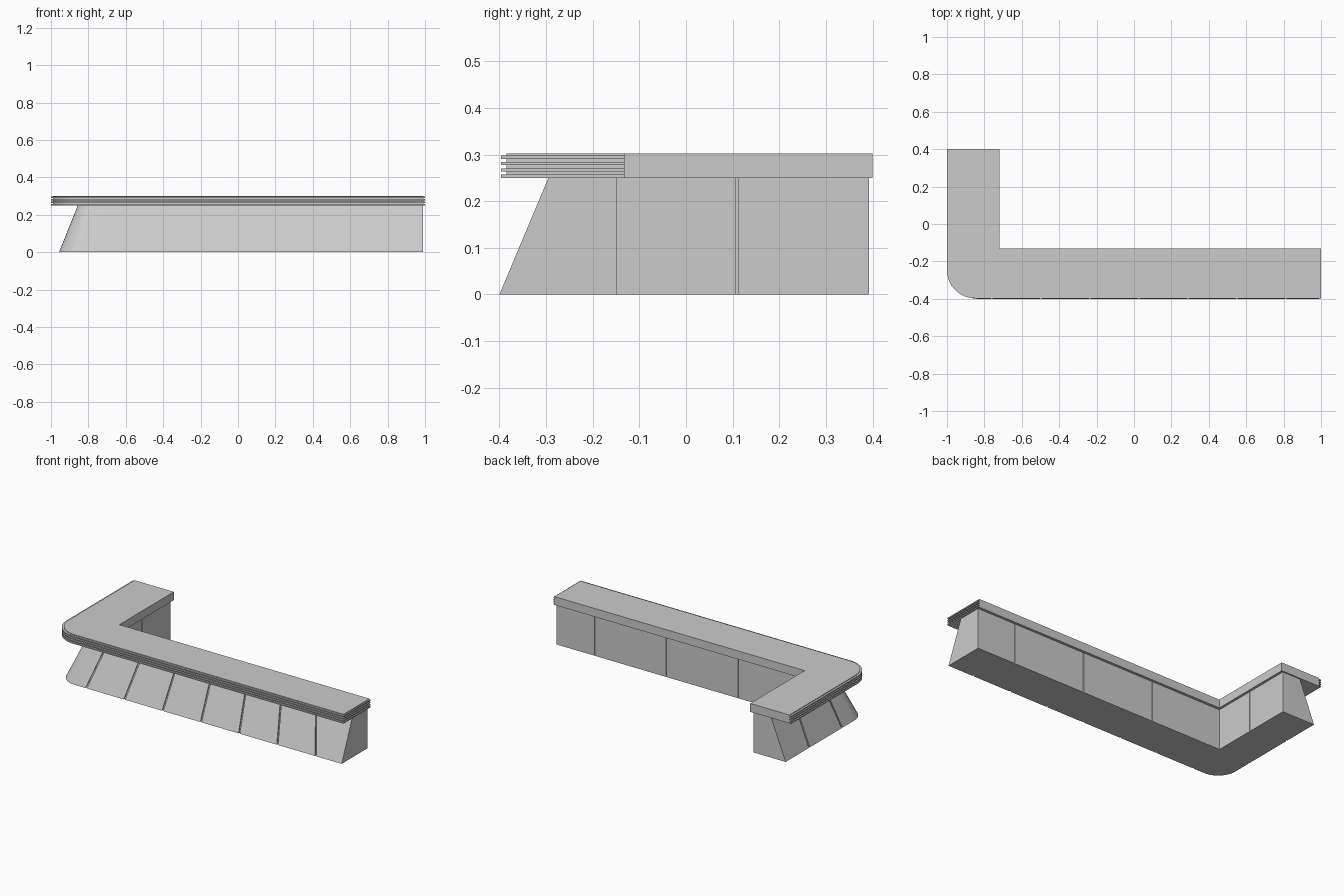
import bpy, bmesh
from math import sin, cos, pi, radians
from mathutils import Vector

if "Cube" in bpy.data.objects:
    bpy.data.objects.remove(bpy.data.objects["Cube"])


def outline(left, right, front, back, inner_x, inner_y, r, n=14):
    """L-shaped plan with one rounded outer corner, counter-clockwise."""
    pts = [(right, inner_y), (inner_x, inner_y), (inner_x, back), (left, back)]
    for i in range(n + 1):
        a = pi + i / n * pi / 2
        pts.append((left + r + r * cos(a), front + r + r * sin(a)))
    pts.append((right, front))
    return pts


def finish(name, bm):
    bmesh.ops.recalc_face_normals(bm, faces=bm.faces)
    me = bpy.data.meshes.new(name)
    bm.to_mesh(me)
    bm.free()
    ob = bpy.data.objects.new(name, me)
    bpy.context.collection.objects.link(ob)
    return ob


def loft(name, rings):
    """Skin a stack of (outline, z) rings and cap both ends."""
    bm = bmesh.new()
    loops = [[bm.verts.new((x, y, z)) for x, y in pts] for pts, z in rings]
    for a, b in zip(loops, loops[1:]):
        for i in range(len(a)):
            j = (i + 1) % len(a)
            bm.faces.new((a[i], a[j], b[j], b[i]))
    bm.faces.new(loops[0][::-1])
    bm.faces.new(loops[-1])
    return finish(name, bm)


# Countertop with stepped layers along the outer edge
def top_plan(inset):
    return outline(-1 + inset, 1 - inset * 0.6, -0.397 + inset, 0.4,
                   -0.72, -0.132, 0.15 - inset)


rings = []
z = 0.25
for k in range(4):
    rings += [(top_plan(0), z), (top_plan(0), z + 0.007),
              (top_plan(0.012), z + 0.007), (top_plan(0.012), z + 0.0135)]
    z += 0.0135
rings[-1] = (top_plan(0.012), 0.302)
countertop = loft("countertop", rings)

# Base with leaning outer faces and upright inner faces
base = loft("base", [
    (outline(-0.957, 0.99, -0.4, 0.392, -0.735, -0.148, 0.12), 0),
    (outline(-0.857, 0.99, -0.295, 0.392, -0.735, -0.148, 0.08), 0.25)])

# Panel seams: thin slots cut from bottom point to top point
seam_bm = bmesh.new()


def seam(bottom, top, normal, width=0.009, depth=0.008):
    p, q, n = Vector(bottom), Vector(top), Vector(normal)
    d = q - p
    p, q = p - d * 0.1, q + d * 0.1
    side = Vector((-n.y, n.x, 0)) * width / 2
    ring = [[seam_bm.verts.new(c + s * side + o * n)
             for s, o in ((-1, -depth), (1, -depth), (1, 0.03), (-1, 0.03))]
            for c in (p, q)]
    a, b = ring
    for i in range(4):
        j = (i + 1) % 4
        seam_bm.faces.new((a[i], a[j], b[j], b[i]))
    seam_bm.faces.new(a[::-1])
    seam_bm.faces.new(b)


for i in range(7):
    x = -0.76 + i * 0.262
    seam((x, -0.4, 0), (0.025 + (x - 0.025) * 0.91, -0.295, 0.25), (0, -1, 0))
for y0, y1 in ((0.16, 0.16), (-0.16, -0.12)):
    seam((-0.957, y0, 0), (-0.857, y1, 0.25), (-1, 0, 0))
for x in (0.728, 0.237, -0.255):
    seam((x, -0.148, 0), (x, -0.148, 0.25), (0, 1, 0), 0.005, 0.005)
seam((-0.735, 0.11, 0), (-0.735, 0.11, 0.25), (1, 0, 0), 0.005, 0.005)
cutter = finish("seam_cutter", seam_bm)
cutter.hide_render = True
cutter.hide_set(True)

mod = base.modifiers.new("panel_seams", 'BOOLEAN')
mod.operation = 'DIFFERENCE'
mod.solver = 'EXACT'
mod.object = cutter

# Smooth the rounded corner, keep the edges crisp
for ob in (base, countertop):
    bpy.ops.object.select_all(action='DESELECT')
    ob.select_set(True)
    bpy.context.view_layer.objects.active = ob
    if ob.modifiers:
        bpy.ops.object.modifier_apply(modifier="panel_seams")
    bpy.ops.object.shade_smooth_by_angle(angle=radians(25))
bpy.data.objects.remove(cutter)
